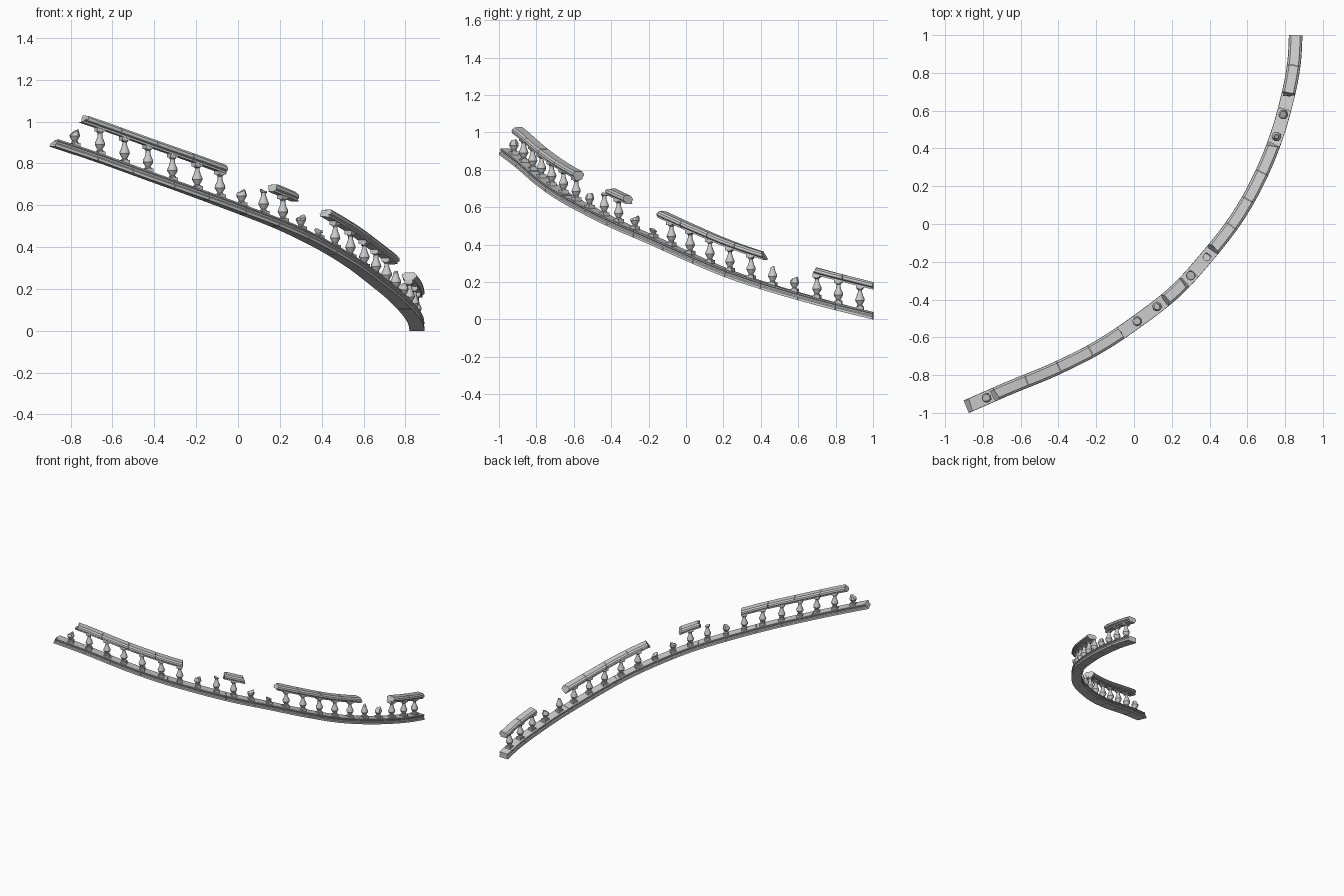
import bpy, bmesh, math, random
from mathutils import Vector

if "Cube" in bpy.data.objects:
    bpy.data.objects.remove(bpy.data.objects["Cube"])

random.seed(4)

# Sweeping path: centre line of the underside (x, y, z), y always increasing
PATH = [(-0.885, -0.966, 0.880), (-0.66, -0.868, 0.805), (-0.43, -0.773, 0.722),
        (-0.20, -0.658, 0.640), (0.017, -0.515, 0.560), (0.217, -0.358, 0.482),
        (0.385, -0.175, 0.402), (0.54, 0.025, 0.311), (0.66, 0.235, 0.222),
        (0.755, 0.465, 0.145), (0.82, 0.70, 0.077), (0.848, 0.86, 0.035),
        (0.856, 1.0, 0.0)]
BASE_H, GAP, RAIL_H = 0.04, 0.12, 0.04


def path(y):
    """Point on the path at a given y (cubic Hermite)."""
    def slope(i):
        a, b = PATH[max(i - 1, 0)], PATH[min(i + 1, len(PATH) - 1)]
        return [(b[k] - a[k]) / (b[1] - a[1]) for k in (0, 2)]
    i = 0
    while i < len(PATH) - 2 and y > PATH[i + 1][1]:
        i += 1
    p, q = PATH[i], PATH[i + 1]
    d = q[1] - p[1]
    t = (y - p[1]) / d
    m, n = slope(i), slope(i + 1)
    out = [(2*t**3 - 3*t*t + 1) * p[k] + (t**3 - 2*t*t + t) * d * m[j]
           + (3*t*t - 2*t**3) * q[k] + (t**3 - t*t) * d * n[j]
           for j, k in enumerate((0, 2))]
    return Vector((out[0], y, out[1]))


def tangent(y):
    a, b = max(y - 0.01, PATH[0][1]), min(y + 0.01, 1.0)
    return (path(b) - path(a)).normalized()


def finish(bm, name):
    bmesh.ops.recalc_face_normals(bm, faces=bm.faces)
    mesh = bpy.data.meshes.new(name)
    bm.to_mesh(mesh)
    bm.free()
    ob = bpy.data.objects.new(name, mesh)
    bpy.context.collection.objects.link(ob)
    return ob


def skin(bm, rings):
    """Join closed rings of points into a capped tube."""
    rows = [[bm.verts.new(p) for p in r] for r in rings]
    n = len(rows[0])
    for a, b in zip(rows, rows[1:]):
        for i in range(n):
            j = (i + 1) % n
            bm.faces.new((a[i], a[j], b[j], b[i]))
    bm.faces.new(rows[0])
    bm.faces.new(rows[-1])


def sweep(name, half, y0, y1, lift, blocks, rough_start, rough_end):
    """Row of moulded stone blocks following the path, with broken ends."""
    bm = bmesh.new()
    section = half + [(-w, z) for w, z in reversed(half)]
    # block joints spaced evenly along the path length
    fine = [y0 + (y1 - y0) * i / 200 for i in range(201)]
    dist = [0]
    for a, b in zip(fine, fine[1:]):
        dist.append(dist[-1] + (path(b) - path(a)).length)
    at = lambda f: next(y for y, d in zip(fine, dist) if d >= f * dist[-1] - 1e-9)
    joints = [at(i / blocks) for i in range(blocks + 1)]
    for k, (a, b) in enumerate(zip(joints, joints[1:])):
        rings = []
        for s in range(5):
            y = a + (b - a) * s / 4
            c, t = path(y), tangent(y)
            side = Vector((t.y, -t.x, 0)).normalized()
            ring = []
            for w, z in section:
                p = c + side * w + Vector((0, 0, lift + z))
                if s == 0:
                    p += t * (0.0012 if k else 0)
                    if k == 0 and rough_start:
                        p += t * (random.uniform(-0.008, 0.008) + z * 0.5)
                if s == 4:
                    if k < blocks - 1:
                        p -= t * 0.0012
                    elif rough_end:
                        p -= t * (random.uniform(-0.008, 0.008) + z * 0.4)
                ring.append(p)
            rings.append(ring)
        skin(bm, rings)
    return finish(bm, name)


# Sloping base course
base_profile = [(0.036, 0), (0.036, 0.014), (0.031, 0.02), (0.031, 0.028),
                (0.035, 0.033), (0.035, BASE_H)]
sweep("base_course", base_profile, PATH[0][1], 1.0, 0, 14, True, False)

# Surviving stretches of handrail
rail_profile = [(0.025, 0), (0.025, 0.009), (0.034, 0.015), (0.036, 0.022),
                (0.034, 0.03), (0.027, 0.035), (0.024, RAIL_H)]
RAILS = [(-0.905, -0.575, 4, True, False), (-0.41, -0.305, 1, True, True),
         (-0.14, 0.425, 4, True, True), (0.68, 1.0, 2, True, False)]
for n, (a, b, count, r0, r1) in enumerate(RAILS):
    sweep(f"handrail_{n + 1}", rail_profile, a, b, BASE_H + GAP, count, r0, r1)

# Balusters: vase profile (radius, height) between square blocks
VASE = [(0.017, 0.010), (0.017, 0.017), (0.012, 0.021), (0.018, 0.031),
        (0.0255, 0.045), (0.024, 0.055), (0.016, 0.072), (0.0115, 0.088),
        (0.0115, 0.100), (0.017, 0.104), (0.017, 0.111)]
SIDES = 10


def square(h, z):
    return [(-h, -h, z), (h, -h, z), (h, h, z), (-h, h, z)]


def baluster(name, y, height):
    bm = bmesh.new()
    whole = height >= GAP
    skin(bm, [square(0.02, -0.009), square(0.02, 0.013)])
    prof = [p for p in VASE if p[1] < height]
    if not whole:
        # cut radius at the fracture
        (r0, z0), (r1, z1) = prof[-1], VASE[min(len(prof), len(VASE) - 1)]
        f = (height - z0) / (z1 - z0) if z1 > z0 else 0
        prof.append((r0 + (r1 - r0) * f, height))
    rings = []
    for i, (r, z) in enumerate(prof):
        broken = not whole and i == len(prof) - 1
        lean = random.choice((-1, 1)) * 0.5
        rings.append([(r * math.cos(2 * math.pi * k / SIDES),
                       r * math.sin(2 * math.pi * k / SIDES),
                       z + (random.uniform(-0.003, 0.003)
                            + lean * r * math.cos(2 * math.pi * k / SIDES)
                            if broken else 0)) for k in range(SIDES)])
    skin(bm, rings)
    if whole:
        skin(bm, [square(0.02, 0.108), square(0.02, height + 0.009)])
    ob = finish(bm, name)
    t = tangent(y)
    ob.location = path(y) + Vector((0, 0, BASE_H))
    ob.rotation_euler.z = math.atan2(t.y, t.x)
    ob.data.shade_smooth()
    ob.data.set_sharp_from_angle(angle=math.radians(35))


WHOLE = [-0.868, -0.82, -0.773, -0.718, -0.655, -0.587, -0.36,
         -0.078, 0.022, 0.128, 0.235, 0.348, 0.70, 0.815, 0.93]
BROKEN = [(-0.92, 0.068), (-0.515, 0.068), (-0.437, 0.108), (-0.273, 0.058),
          (-0.175, 0.036), (0.463, 0.094), (0.58, 0.07)]
for n, y in enumerate(WHOLE):
    baluster(f"baluster_{n + 1}", y, GAP)
for n, (y, h) in enumerate(BROKEN):
    baluster(f"broken_baluster_{n + 1}", y, h)
